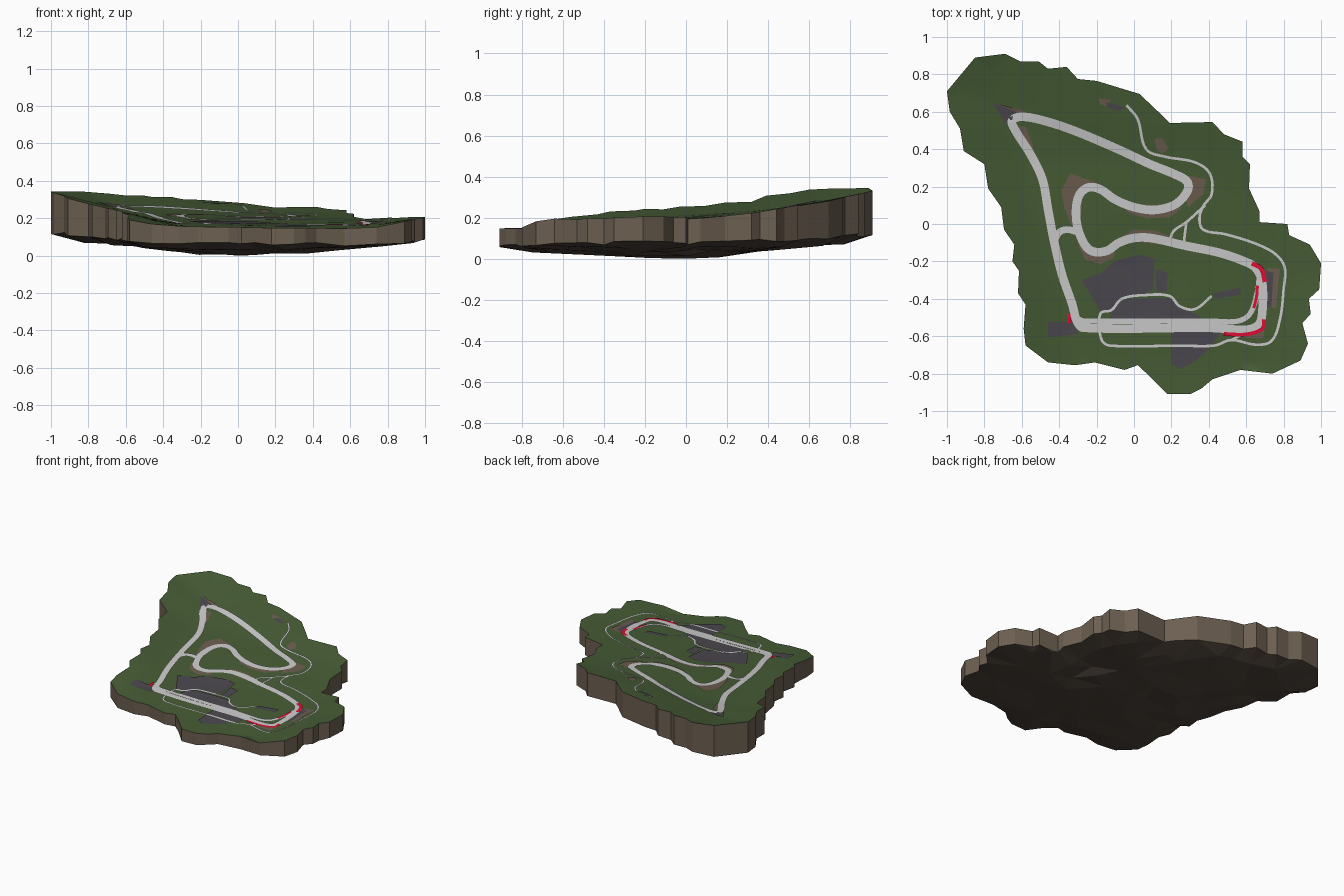
import bpy, bmesh, math, random
from mathutils import Vector
from mathutils.geometry import delaunay_2d_cdt, interpolate_bezier

if "Cube" in bpy.data.objects:
    bpy.data.objects.remove(bpy.data.objects["Cube"])

random.seed(4)


def material(name, rgb):
    m = bpy.data.materials.new(name)
    m.diffuse_color = (*rgb, 1)
    m.use_nodes = True
    m.node_tree.nodes["Principled BSDF"].inputs["Base Color"].default_value = m.diffuse_color
    return m


GRASS = material("grass green", (.062, .108, .036))
ROCK = material("rock brown", (.15, .115, .082))
EARTH = material("dark earth", (.075, .057, .043))
ROAD = material("light road grey", (.6, .6, .6))
TARMAC = material("dark tarmac", (.07, .065, .078))
GRAVEL = material("gravel brown", (.15, .108, .078))
RED = material("kerb red", (.75, .005, .035))

SLOPE = [(-1, .148), (-.75, .152), (-.54, .164), (-.2, .186), (0, .2),
         (.35, .222), (.56, .25), (1, .288)]


def clamp(v):
    return max(0, min(1, v))


def height(x, y):
    """Infield rising to the back, with banks rising outside the track."""
    z = SLOPE[-1][1]
    for (a, za), (b, zb) in zip(SLOPE, SLOPE[1:]):
        if a <= y <= b:
            z = za + (zb - za) * (y - a) / (b - a)
            break
    z -= .01 * x
    z += .24 * clamp((y + .9) / .6) * max(0, -.5 - .3 * y - x)              # left bank
    z += max(.05, .06 - .13 * x) * max(0, y - .6 + .364 * (x + .65))        # back bank
    z += (.1 + .1 * clamp((-.3 - y) / .3)) * max(0, x - .7)                 # right bank
    return z - .01 * math.exp(-((x - .05) ** 2 + (y + .25) ** 2) / .05)


def make(name, verts, faces, mat, smooth=False):
    me = bpy.data.meshes.new(name)
    me.from_pydata(verts, [], faces)
    me.materials.append(mat)
    for p in me.polygons:
        p.use_smooth = smooth
    ob = bpy.data.objects.new(name, me)
    bpy.context.collection.objects.link(ob)
    return ob


def face_way(ob, up):
    """Drop loose points and turn every face up or down."""
    bm = bmesh.new()
    bm.from_mesh(ob.data)
    bm.normal_update()
    bmesh.ops.delete(bm, geom=[v for v in bm.verts if not v.link_faces], context='VERTS')
    bmesh.ops.reverse_faces(bm, faces=[f for f in bm.faces if f.normal.z * up < 0])
    bm.to_mesh(ob.data)
    bm.free()


def triangulate(pts, n):
    """Triangles inside the ring made by the first n points."""
    return delaunay_2d_cdt(pts, [(i, (i + 1) % n) for i in range(n)], [], 1, 1e-5)


def sheet(name, outline, mat, lift, step=.05):
    """Flat outline triangulated on a grid and draped on the hillside."""
    pts = [Vector(p) for p in outline]
    xs, ys = zip(*outline)
    for i in range(int((max(xs) - min(xs)) / step)):
        for j in range(int((max(ys) - min(ys)) / step)):
            pts.append(Vector((min(xs) + step * (i + .5), min(ys) + step * (j + .5))))
    vs, _, fs, *_ = triangulate(pts, len(outline))
    face_way(make(name, [(v.x, v.y, height(v.x, v.y) + lift) for v in vs], fs, mat, True), 1)


def ribbon(name, path, width, mat=ROAD, lift=.007, closed=False, per=7):
    """Road strip following a smooth curve through the path points."""
    p = [Vector(q) for q in path]
    n = len(p)
    at = (lambda i: p[i % n]) if closed else (lambda i: p[max(0, min(n - 1, i))])
    line = []
    for i in range(n if closed else n - 1):
        a, b, c, d = at(i - 1), at(i), at(i + 1), at(i + 2)
        k = (c - b).length / 3     # handles scale with the span, so no overshoot
        t0, t1 = (c - a).normalized() * k, (d - b).normalized() * k
        line += interpolate_bezier(b, b + t0, c - t1, c, per + 1)[:-1]
    if not closed:
        line.append(p[-1])
    line = [Vector((q[0], q[1])) for q in line]
    m = len(line)
    verts = []
    for i, q in enumerate(line):
        nxt = line[(i + 1) % m] if closed else line[min(i + 1, m - 1)]
        prv = line[i - 1] if closed else line[max(i - 1, 0)]
        t = (nxt - prv).normalized()
        for s in (1, -1):
            x, y = q.x - s * t.y * width / 2, q.y + s * t.x * width / 2
            verts.append((x, y, height(x, y) + lift))
    faces = [(2 * i, 2 * i + 1, 2 * ((i + 1) % m) + 1, 2 * ((i + 1) % m))
             for i in range(m if closed else m - 1)]
    make(name, verts, faces, mat, True)


# Island outline, clockwise from the left corner
COAST = [(-1, .71), (-.85, .89), (-.69, .91), (-.61, .87), (-.51, .87), (-.46, .83), (-.36, .84),
         (-.3, .775), (-.2, .765), (.03, .695), (.13, .6), (.19, .54), (.42, .545), (.48, .48),
         (.58, .44), (.58, .36), (.62, .32), (.615, .19), (.67, .07), (.67, .01), (.82, 0),
         (.83, -.06), (.94, -.11), (1, -.21), (.99, -.35), (.935, -.4), (.945, -.48), (.9, -.53),
         (.93, -.64), (.89, -.73), (.74, -.8), (.57, -.78), (.42, -.83), (.36, -.88), (.3, -.91),
         (.18, -.91), (.09, -.82), (.02, -.755), (-.05, -.78), (-.21, -.74), (-.315, -.755),
         (-.46, -.74), (-.58, -.65), (-.59, -.56), (-.58, -.43), (-.62, -.37), (-.615, -.25),
         (-.65, -.2), (-.64, -.11), (-.695, -.03), (-.71, .09), (-.78, .19), (-.8, .32),
         (-.91, .39), (-.93, .51), (-.985, .6)]
sheet("grass_top", COAST, GRASS, 0, .05)

# Cliff band
n = len(COAST)
top = [(x, y, height(x, y)) for x, y in COAST]
foot = [(x, y, .015 + .31 * z + random.uniform(-.01, .01)) for x, y, z in top]
make("cliff", top + foot,
     [(i, (i + 1) % n, n + (i + 1) % n, n + i) for i in range(n)], ROCK)

# Faceted underside narrowing to the lowest point in the middle
under = list(foot)
for scale, drop, skip in ((.84, .64, 2), (.62, .45, 3), (.4, .3, 4), (.2, .14, 8)):
    for x, y, z in foot[::skip]:
        s = scale * random.uniform(.92, 1.05)
        under.append((x * s, y * s, max(.003, z * drop + random.uniform(-.012, .012))))
under.append((0, 0, 0))
tris = triangulate([Vector(v[:2]) for v in under], n)
depth = [under[o[0]][2] if o else .04 for o in tris[3]]
face_way(make("underside", [(v.x, v.y, z) for v, z in zip(tris[0], depth)], tris[2], EARTH), -1)

# Paved areas
for name, pts in {
    "paddock": [(-.28, -.3), (-.18, -.265), (-.1, -.195), (.03, -.165), (.11, -.185), (.1, -.35),
                (.06, -.375), (-.065, -.39), (-.115, -.46), (-.18, -.465)],
    "pit_apron": [(-.11, -.45), (-.05, -.4), (.19, -.395), (.25, -.44), (.38, -.51), (-.13, -.51)],
    "car_park": [(.2, -.57), (.47, -.57), (.4, -.67), (.33, -.73), (.25, -.775), (.2, -.75)],
    "left_runoff": [(-.46, -.525), (-.32, -.52), (-.3, -.59), (-.46, -.605)],
    "hairpin_runoff": [(-.755, .645), (-.63, .6), (-.63, .5), (-.68, .53)],
    "garage_yard": [(.115, -.24), (.18, -.26), (.175, -.36), (.12, -.365)],
    "small_yard": [(.42, -.37), (.57, -.34), (.57, -.38), (.43, -.4)],
    "right_runoff": [(.7, -.25), (.745, -.26), (.735, -.44), (.69, -.46)],
    "hill_yard": [(-.15, .65), (-.05, .625), (-.07, .605), (-.14, .62)],
}.items():
    sheet(name, pts, TARMAC, .005, .05)

# Gravel traps
for name, pts in {
    "trap_hairpin_outer": [(-.76, .65), (-.6, .61), (-.55, .57), (-.66, .6)],
    "trap_hairpin_inner": [(-.63, .52), (-.58, .52), (-.54, .42), (-.53, .3), (-.56, .34)],
    "trap_left_loop": [(-.34, .27), (-.2, .22), (-.16, .18), (-.27, .17), (-.29, .0), (-.33, -.02),
                       (-.37, .08), (-.39, .18)],
    "trap_loop_bottom": [(-.08, .12), (.1, .1), (.24, .12), (.25, .08), (.19, .035), (.07, .03),
                         (-.03, .06)],
    "trap_right_loop": [(.27, .26), (.385, .24), (.37, .16), (.29, .09), (.27, .15)],
    "trap_left_bend": [(-.3, -.11), (-.22, -.12), (-.1, -.15), (-.11, -.18), (-.18, -.215),
                       (-.26, -.19)],
    "trap_middle": [(-.07, -.07), (0, -.03), (.11, -.035), (.22, -.075), (.25, -.12), (.05, -.1)],
    "trap_right": [(.71, -.235), (.78, -.24), (.76, -.45), (.71, -.44)],
    "trap_lower_right": [(.55, -.585), (.7, -.55), (.69, -.61), (.6, -.61)],
    "gravel_patch": [(.11, .455), (.15, .46), (.185, .4), (.15, .375), (.12, .4)],
    "gravel_hill": [(-.19, .67), (-.12, .665), (-.15, .63), (-.18, .64)],
}.items():
    sheet(name, pts, GRAVEL, .004, .05)

# Race track
ribbon("main_track", [
    (-.27, -.555), (.4, -.555), (.6, -.565), (.665, -.54), (.685, -.48), (.685, -.31), (.65, -.235),
    (.59, -.2), (.46, -.155), (.27, -.115), (.09, -.075), (0, -.075), (-.08, -.1), (-.15, -.145),
    (-.235, -.14), (-.29, -.055), (-.31, .05), (-.295, .15), (-.245, .195), (-.18, .185),
    (-.1, .13), (0, .09), (.11, .075), (.22, .105), (.285, .175), (.285, .225), (.22, .265),
    (.085, .32), (-.075, .395), (-.29, .487), (-.45, .543), (-.59, .573), (-.65, .555), (-.64, .51),
    (-.555, .375), (-.49, .24), (-.46, .08), (-.43, -.08), (-.385, -.27), (-.33, -.43),
    (-.305, -.52)], .046, closed=True)
ribbon("pit_lane", [(-.31, -.5), (-.27, -.518), (.4, -.518), (.55, -.52), (.62, -.48), (.66, -.36),
                    (.67, -.28)], .028)
ribbon("short_cut", [(-.43, -.1), (-.4, -.045), (-.36, -.03), (-.31, -.04)], .036)

# Service roads
ribbon("service_road", [
    (-.04, .635), (.02, .56), (.065, .4), (.165, .36), (.325, .33), (.405, .27), (.415, .16),
    (.37, .095), (.35, .03), (.37, -.03), (.49, -.055), (.65, -.105), (.755, -.16), (.805, -.23),
    (.8, -.35), (.78, -.51), (.735, -.625), (.65, -.645), (.52, -.62), (.43, -.65), (.24, -.65),
    (-.13, -.65), (-.175, -.615), (-.18, -.48), (-.12, -.46), (-.065, -.4), (.06, -.38),
    (.19, -.385), (.245, -.44), (.325, -.455), (.415, -.385)], .014)
ribbon("link_road", [(.19, -.1), (.21, -.04), (.28, .01), (.38, .1)], .014)
ribbon("link_spur", [(.28, .01), (.265, -.11)], .014)
ribbon("pit_spur", [(.52, -.62), (.6, -.58)], .014)

# Red kerbs at the tight corners
for i, (path, w) in enumerate([
        ([(.63, -.21), (.68, -.24), (.7, -.31)], .024),
        ([(.66, -.33), (.655, -.39), (.64, -.45)], .016),
        ([(.695, -.51), (.685, -.56), (.6, -.59), (.48, -.588)], .02),
        ([(-.35, -.48), (-.345, -.53)], .02)]):
    ribbon("kerb_%d" % (i + 1), path, w, RED, .009)
